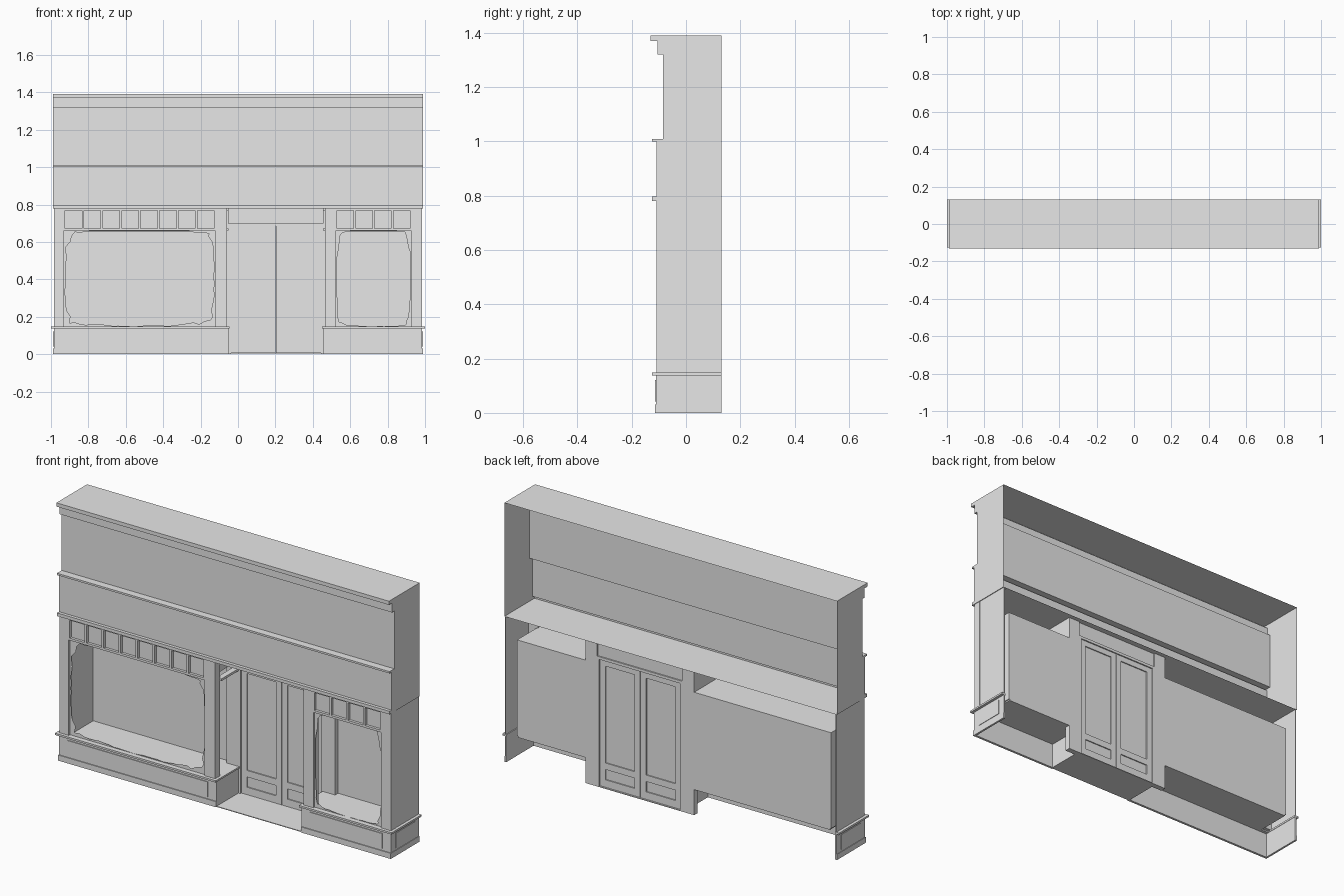
import bpy, bmesh, random
from mathutils import Vector

random.seed(4)
cube = bpy.data.objects.get("Cube")
if cube:
    bpy.data.objects.remove(cube, do_unlink=True)

grey = bpy.data.materials.new("plain_grey")
grey.use_nodes = True
grey.diffuse_color = (0.8, 0.8, 0.8, 1)
grey.node_tree.nodes["Principled BSDF"].inputs["Base Color"].default_value = (0.8, 0.8, 0.8, 1)

W, BACK = 0.988, 0.13          # half width, rear plane
FRONT = -0.108                 # shop front plane
SILL, HEAD, CEIL = 0.145, 0.66, 0.78
LEFT_JAMB, RIGHT_JAMB = -0.05, 0.455
DOOR_Y = 0.09


def finish(name, bm):
    mesh = bpy.data.meshes.new(name)
    bm.to_mesh(mesh)
    bm.free()
    mesh.materials.append(grey)
    obj = bpy.data.objects.new(name, mesh)
    bpy.context.collection.objects.link(obj)
    return obj


def add_box(bm, x0, x1, y0, y1, z0, z1):
    verts = bmesh.ops.create_cube(bm, size=1)["verts"]
    for v in verts:
        v.co = Vector(((x0 + x1) / 2 + v.co.x * (x1 - x0),
                       (y0 + y1) / 2 + v.co.y * (y1 - y0),
                       (z0 + z1) / 2 + v.co.z * (z1 - z0)))


def boxes(name, items):
    bm = bmesh.new()
    for item in items:
        add_box(bm, *item)
    return finish(name, bm)


def add_face(bm, points):
    return bm.faces.new([bm.verts.new(p) for p in points])


# Hollow upper fascia with cornice and two ledges, open at the back
profile = [(BACK, 1.39), (-0.13, 1.39), (-0.13, 1.37), (-0.105, 1.37),
           (-0.105, 1.32), (-0.085, 1.32), (-0.085, 1.01), (-0.125, 1.01),
           (-0.125, 1.0), (FRONT, 1.0), (FRONT, 0.797), (-0.125, 0.797),
           (-0.125, CEIL), (BACK, CEIL)]
bm = bmesh.new()
rings = [[bm.verts.new((x, y, z)) for y, z in profile] for x in (-W, W)]
for i in range(len(profile) - 1):
    bm.faces.new((rings[0][i], rings[0][i + 1], rings[1][i + 1], rings[1][i]))
for ring in rings:
    bm.faces.new(ring)
bmesh.ops.recalc_face_normals(bm, faces=bm.faces)
finish("upper_fascia", bm)

# End walls with slightly inset panels
for side, s in (("right", -1), ("left", 1)):
    a, b = sorted((s * (W - 0.004), s * (W - 0.008)))
    boxes(side + "_end_wall", [(a, b, -0.07, BACK, SILL, CEIL)])


def window_bay(label, x0, x1, panes, outer, jamb):
    """outer: end of the building; jamb: side facing the doorway."""
    s = 1 if outer > jamb else -1            # direction from doorway to end
    near = x0 if s > 0 else x1               # window edge beside doorway
    far = x1 if s > 0 else x0

    def span(a, b):
        return min(a, b), max(a, b)

    # Posts, head and transom bars
    frame = [(*span(far, outer), FRONT, -0.065, SILL, CEIL),
             (*span(near, jamb - s * 0.01 + s * 0.02), FRONT, -0.065, SILL, CEIL),
             (x0, x1, FRONT, -0.085, 0.767, CEIL),
             (x0, x1, FRONT, -0.085, HEAD, 0.672)]
    pitch = (x1 - x0) / panes
    for i in range(panes + 1):
        c = x0 + i * pitch
        frame.append((max(x0, c - 0.006), min(x1, c + 0.006), FRONT, -0.085, 0.672, 0.767))
    boxes(label + "_window_frame", frame)
    boxes(label + "_transom_panes", [(x0, x1, -0.094, -0.09, HEAD, CEIL)])

    # Display box behind the opening
    boxes(label + "_display_box", [
        (x0, x1, 0.1, 0.105, SILL - 0.008, HEAD),
        (x0, x1, -0.085, 0.105, HEAD - 0.003, HEAD),
        (*span(far, far + s * 0.005), -0.085, 0.105, SILL, HEAD)])

    # Doorway return: rear post, head and slim bar
    boxes(label + "_doorway_return", [
        (*span(near, jamb), 0.075, 0.105, 0, CEIL),
        (*span(jamb, jamb + s * 0.03), -0.07, 0.08, 0.767, CEIL),
        (*span(jamb, jamb + s * 0.03), -0.07, 0.08, HEAD, 0.672),
        (*span(near, near - s * 0.004), -0.07, 0.08, HEAD, CEIL)])

    # Sill that also carries round the end
    edge = s * 1.0
    boxes(label + "_sill", [
        (*span(jamb - s * 0.005, edge), -0.125, -0.085, 0.138, 0.148),
        (*span(jamb - s * 0.005, far), -0.085, 0.1, 0.138, 0.147),
        (*span(outer - s * 0.01, edge), -0.085, BACK, 0.138, 0.148)])

    # Hollow stall riser, plinth and raised panels
    lo, hi = span(jamb, outer)
    t = 0.008
    boxes(label + "_stall_riser", [
        (lo, hi, -0.11, -0.11 + t, 0, 0.14),
        (*span(outer, outer - s * t), -0.11, BACK, 0, 0.14),
        (*span(jamb, jamb + s * t), -0.11, 0.08, 0, 0.14),
        (lo, hi, -0.115, -0.11, 0, 0.03),
        (*span(outer, outer + s * 0.003), -0.115, BACK, 0, 0.03),
        (lo + 0.05, hi - 0.05, -0.114, -0.11, 0.042, 0.122),
        (*span(outer, outer + s * 0.003), -0.07, 0.09, 0.042, 0.122)])

    # Jagged remains of the broken glass
    bm = bmesh.new()
    y = -0.098
    z0, z1 = SILL, HEAD
    corners = [(x0, z0), (x1, z0), (x1, z1), (x0, z1)]
    scale = min(1, (x1 - x0) / 0.6)
    depth = [0.045, 0.045, 0.02, 0.05]
    inward = [(0, 1), (-1, 0), (0, -1), (1, 0)]
    for k in range(4):
        (ax, az), (bx, bz) = corners[k], corners[(k + 1) % 4]
        nx, nz = inward[k]
        n = int(max(abs(bx - ax), abs(bz - az)) / 0.028)
        prev = None
        for i in range(n + 1):
            f = i / n
            ends = abs(2 * f - 1) ** 3
            d = depth[k] * scale * (0.15 + 0.85 * ends) * random.uniform(0.5, 1.3)
            if k == 2 and ends < 0.3:
                d = 0.001
            px, pz = ax + (bx - ax) * f, az + (bz - az) * f
            cur = (bm.verts.new((px, y, pz)), bm.verts.new((px + nx * d, y, pz + nz * d)))
            if prev:
                bm.faces.new((prev[0], cur[0], cur[1], prev[1]))
            prev = cur
    finish(label + "_broken_glass", bm)

    # Splinters lying on the display floor
    bm = bmesh.new()
    for _ in range(int((x1 - x0) * 25)):
        cx, cy = random.uniform(x0 + 0.04, x1 - 0.04), random.uniform(-0.07, 0.07)
        add_face(bm, [(cx + random.uniform(-0.015, 0.015), cy + random.uniform(-0.01, 0.01), 0.149)
                      for _ in range(3)])
    bmesh.ops.recalc_face_normals(bm, faces=bm.faces)
    finish(label + "_glass_splinters", bm)


window_bay("right", -0.93, -0.122, 8, -W + 0.003, LEFT_JAMB)
window_bay("left", 0.524, 0.925, 4, W - 0.003, RIGHT_JAMB)

# Doorway floor, lintel and jambs
boxes("doorway_floor", [(LEFT_JAMB, RIGHT_JAMB, -0.11, 0.105, 0, 0.004)])
boxes("door_frame", [
    (LEFT_JAMB, RIGHT_JAMB, DOOR_Y - 0.015, DOOR_Y + 0.015, 0.685, 0.7),
    (LEFT_JAMB, RIGHT_JAMB, DOOR_Y - 0.004, DOOR_Y + 0.008, 0.7, CEIL),
    (LEFT_JAMB, LEFT_JAMB + 0.012, DOOR_Y - 0.015, DOOR_Y + 0.015, 0, 0.7),
    (RIGHT_JAMB - 0.012, RIGHT_JAMB, DOOR_Y - 0.015, DOOR_Y + 0.015, 0, 0.7)])

# Pair of panelled doors
middle = (LEFT_JAMB + RIGHT_JAMB) / 2
for label, a, b in (("right", LEFT_JAMB + 0.012, middle - 0.001),
                    ("left", middle + 0.001, RIGHT_JAMB - 0.012)):
    y0, y1 = DOOR_Y - 0.008, DOOR_Y + 0.008
    boxes(label + "_door", [
        (a, b, DOOR_Y - 0.002, DOOR_Y + 0.002, 0.005, 0.685),
        (a, a + 0.033, y0, y1, 0.005, 0.685),
        (b - 0.033, b, y0, y1, 0.005, 0.685),
        (a + 0.033, b - 0.033, y0, y1, 0.655, 0.685),
        (a + 0.033, b - 0.033, y0, y1, 0.005, 0.045),
        (a + 0.033, b - 0.033, y0, y1, 0.1, 0.135)])
